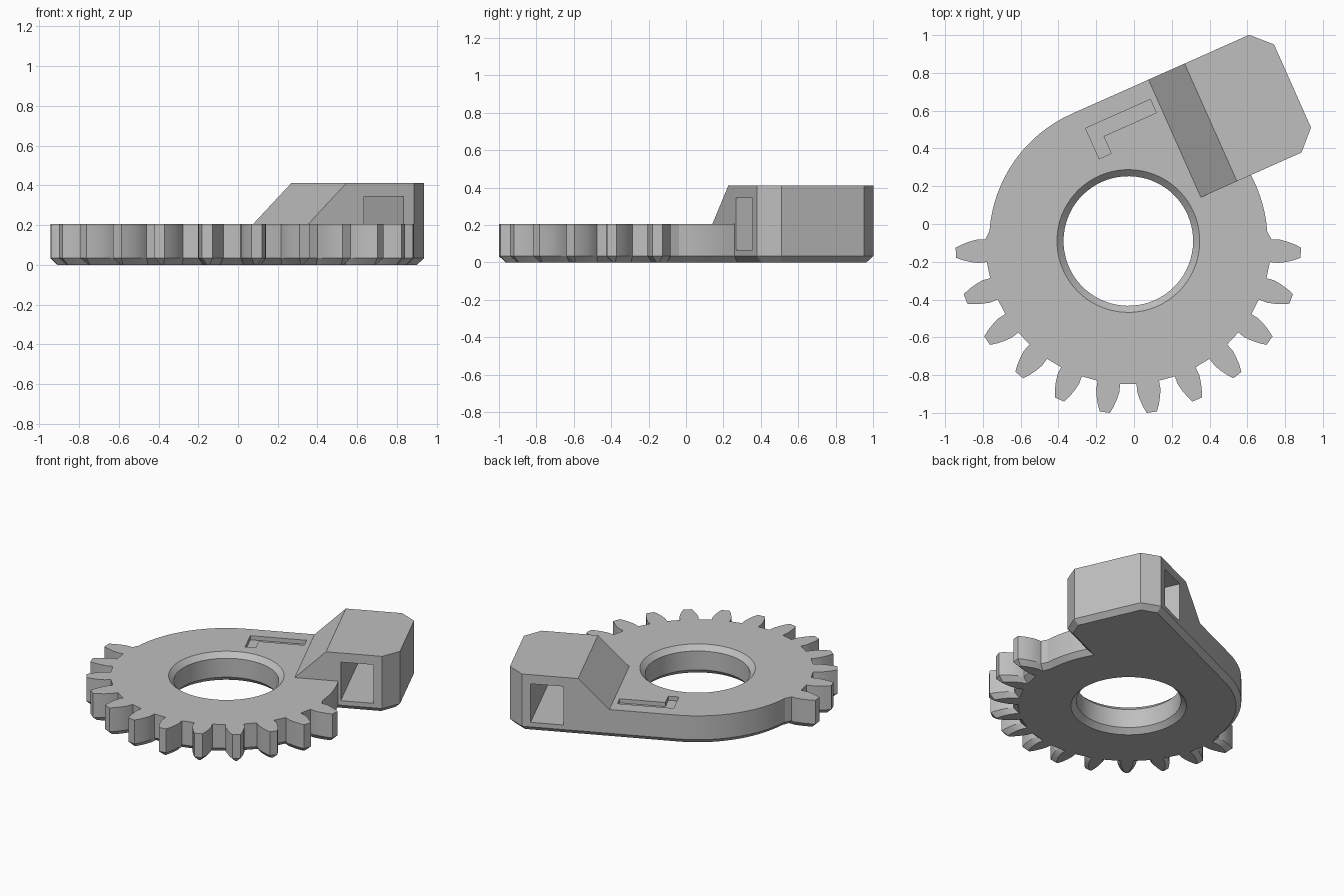
import bpy, bmesh
from math import sin, cos, radians, sqrt, pi

cube = bpy.data.objects.get("Cube")
if cube:
    bpy.data.objects.remove(cube)

# Overall dimensions; local x runs along the arm, and the plate is turned by TILT
TILT = 24
ORIGIN = (-0.03, -0.09, 0)
THICK, TOP, BEVEL = 0.206, 0.411, 0.034
HULL, ROOT = 0.737, 0.755
ARM_LOW, ARM_END, CORNER = 0.055, 1.128, 0.1
TEETH, SHOWN = 23, 12

grey = bpy.data.materials.new("plain grey")
grey.use_nodes = True
colour = (0.52, 0.52, 0.52, 1)
grey.diffuse_color = colour
grey.node_tree.nodes["Principled BSDF"].inputs["Base Color"].default_value = colour


def loft(name, loops):
    """Closed solid skinned through loops of 3D points, with flat end caps."""
    bm = bmesh.new()
    rings = [[bm.verts.new(p) for p in loop] for loop in loops]
    count = len(rings[0])
    for low, high in zip(rings, rings[1:]):
        for i in range(count):
            j = (i + 1) % count
            bm.faces.new((low[i], low[j], high[j], high[i]))
    bm.faces.new(rings[0][::-1])
    bm.faces.new(rings[-1])
    bmesh.ops.recalc_face_normals(bm, faces=bm.faces)
    mesh = bpy.data.meshes.new(name)
    bm.to_mesh(mesh)
    bm.free()
    mesh.materials.append(grey)
    obj = bpy.data.objects.new(name, mesh)
    bpy.context.collection.objects.link(obj)
    obj.location = ORIGIN
    obj.rotation_euler.z = radians(TILT)
    return obj


def at(points, z):
    return [(x, y, z) for x, y in points]


def circle(r, n=72):
    return [(r * cos(2 * pi * i / n), r * sin(2 * pi * i / n)) for i in range(n)]


def arc(r, start, end, n):
    steps = [radians(start + (end - start) * i / n) for i in range(n + 1)]
    return [(r * cos(a), r * sin(a)) for a in steps]


def tooth(angle, d):
    """One rounded tooth pointing along angle, shrunk by d."""
    flank = [(ROOT, 0.06), (0.80, 0.062), (0.84, 0.054), (0.88, 0.042), (0.915, 0.027)]
    side = [(r - d, w - 0.6 * d) for r, w in flank]
    path = [(r, -w) for r, w in side] + [(r, w) for r, w in reversed(side)]
    c, s = cos(angle), sin(angle)
    return [(r * c - w * s, r * s + w * c) for r, w in path]


def arm_end(d):
    """Clipped outer corners of the arm."""
    k = 0.4 * d
    return [(ARM_END - CORNER - k, ARM_LOW + d), (ARM_END - d, ARM_LOW + CORNER + k),
            (ARM_END - d, HULL - CORNER - k), (ARM_END - CORNER - k, HULL - d)]


def outline(d):
    """Plan of the toothed plate with its arm, shrunk by d."""
    points = []
    for i in range(SHOWN):
        turn = -90 + (i - (SHOWN - 1) / 2) * 360 / TEETH - TILT
        points += tooth(radians(turn), d)
    r = HULL - d
    points += arc(r, 4 - TILT, 2, 6)
    points.append((sqrt(r * r - (ARM_LOW + d) ** 2), ARM_LOW + d))
    return points + arm_end(d) + arc(r, 90, 176 - TILT, 16)


def combine(target, helper, operation):
    mod = target.modifiers.new(helper.name, "BOOLEAN")
    mod.operation = operation
    mod.solver = "EXACT"
    mod.object = helper
    bpy.context.view_layer.update()
    bpy.context.view_layer.objects.active = target
    bpy.ops.object.modifier_apply(modifier=mod.name)
    bpy.data.objects.remove(helper)


# Toothed plate with a bevelled underside
plate = loft("toothed_plate", [at(outline(BEVEL), 0), at(outline(0), BEVEL),
                               at(outline(0), THICK)])

# Raised block with a ramp at the end of the arm
def block_plan(start):
    return [(start, ARM_LOW)] + arm_end(0) + [(start, HULL)]

block = loft("ramped_block", [at(block_plan(0.445), THICK), at(block_plan(0.654), TOP)])
combine(plate, block, "UNION")

# Centre hole with bevelled rims
bore, rim = 0.343, 0.378
out = 0.05
hole = loft("hole_cutter", [
    at(circle(rim + out), -out), at(circle(rim), 0), at(circle(bore), rim - bore),
    at(circle(bore), THICK + bore - rim), at(circle(rim), THICK),
    at(circle(rim + out), THICK + out)])
combine(plate, hole, "DIFFERENCE")

# Rectangular window through the block
window = [(0.752, 0), (0.970, 0), (0.970, 0.8), (0.752, 0.8)]
combine(plate, loft("window_cutter", [at(window, 0.067), at(window, 0.345)]), "DIFFERENCE")

# Shallow L-shaped recess on the plate
recess = [(0.036, 0.46), (0.106, 0.46), (0.106, 0.56), (0.411, 0.56),
          (0.411, 0.637), (0.036, 0.637)]
combine(plate, loft("recess_cutter", [at(recess, THICK - 0.03), at(recess, THICK + 0.1)]),
        "DIFFERENCE")

# Smooth the curved walls and keep the edges sharp
bpy.ops.object.select_all(action="DESELECT")
plate.select_set(True)
bpy.context.view_layer.objects.active = plate
bpy.ops.object.shade_smooth_by_angle(angle=radians(20))
